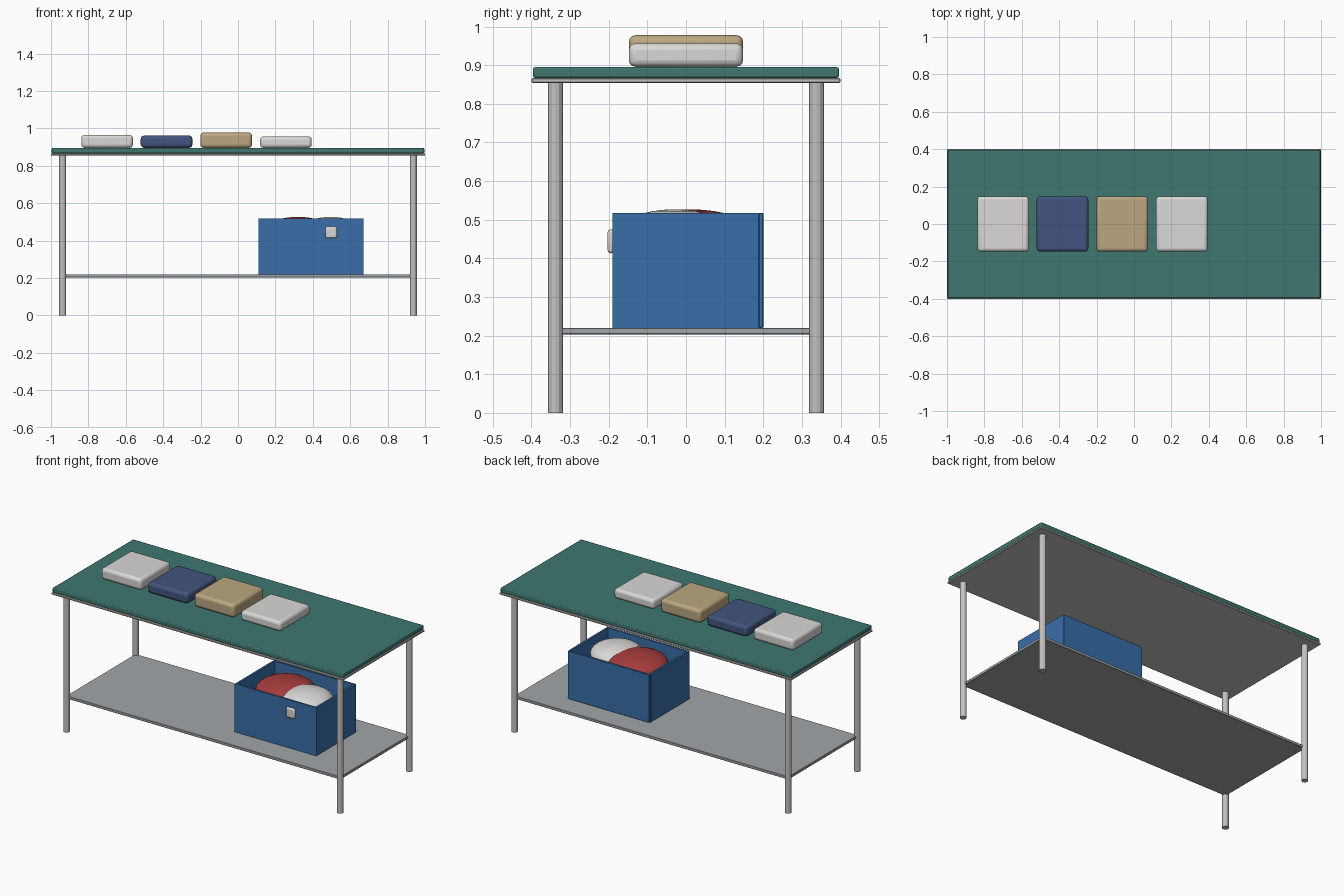
import bpy
import math

cube = bpy.data.objects.get("Cube")
if cube:
    bpy.data.objects.remove(cube, do_unlink=True)


def material(name, r, g, b):
    m = bpy.data.materials.new(name)
    m.use_nodes = True
    m.diffuse_color = (r, g, b, 1)
    m.node_tree.nodes["Principled BSDF"].inputs["Base Color"].default_value = (r, g, b, 1)
    return m


METAL = material("pale metal", 0.55, 0.54, 0.53)
SHELF = material("shelf grey", 0.36, 0.38, 0.40)
GREEN = material("green mat", 0.05, 0.185, 0.165)
BLUE = material("box blue", 0.04, 0.155, 0.39)
WHITE = material("white cloth", 0.70, 0.69, 0.67)
NAVY = material("navy cloth", 0.055, 0.09, 0.21)
TAN = material("tan cloth", 0.50, 0.39, 0.22)
RED = material("red cloth", 0.38, 0.045, 0.045)


def finish(name, mat, smooth):
    ob = bpy.context.object
    ob.name = ob.data.name = name
    ob.data.materials.append(mat)
    if smooth:
        bpy.ops.object.shade_smooth_by_angle(angle=math.radians(smooth))
    return ob


def block(name, mat, x, y, z, bevel=0.0, segments=1):
    """Box spanning the given (low, high) ranges, with rounded edges."""
    spans = (x, y, z)
    bpy.ops.mesh.primitive_cube_add(size=1, location=[(a + b) / 2 for a, b in spans])
    bpy.context.object.scale = [b - a for a, b in spans]
    bpy.ops.object.transform_apply(location=False, rotation=False, scale=True)
    ob = finish(name, mat, 35 if segments > 1 else 0)
    if bevel:
        mod = ob.modifiers.new("Rounded edges", "BEVEL")
        mod.width = bevel
        mod.segments = segments
    return ob


# Table top with its mat, and the lower shelf
block("table_top", METAL, (-1, 1), (-0.4, 0.4), (0.854, 0.867), 0.003)
block("table_mat", GREEN, (-0.996, 0.996), (-0.396, 0.396), (0.867, 0.895), 0.005, 2)
block("lower_shelf", SHELF, (-0.94, 0.94), (-0.34, 0.34), (0.203, 0.22), 0.002)

# Four round legs
for side, sx in (("left", 1), ("right", -1)):
    for end, sy in (("front", -1), ("back", 1)):
        bpy.ops.mesh.primitive_cylinder_add(vertices=12, radius=0.019, depth=0.856,
                                            location=(sx * 0.938, sy * 0.338, 0.428))
        finish(f"{end}_{side}_leg", METAL, 0)

# Row of folded cloths on the table
cloths = ((WHITE, -0.70, 0.966), (NAVY, -0.382, 0.962),
          (TAN, -0.063, 0.978), (WHITE, 0.256, 0.957))
for i, (mat, x, top) in enumerate(cloths):
    block(f"folded_cloth_{i + 1}", mat, (x - 0.138, x + 0.138), (-0.148, 0.148),
          (0.896, top), 0.018, 3)

# Open box made from thin panels
L, R, F, B, LOW, TOP, T = 0.11, 0.67, -0.19, 0.2, 0.22, 0.518, 0.012
block("box_floor", BLUE, (L + T, R - T), (F + T, B - T), (LOW, LOW + T))
block("box_front", BLUE, (L + T, R - T), (F, F + T), (LOW, TOP))
block("box_back", BLUE, (L, R), (B - T, B), (LOW, TOP), 0.002)
for side, x in (("right", L), ("left", R - T)):
    block(f"box_{side}_side", BLUE, (x, x + T), (F, B - T), (LOW, TOP))
block("box_tag", WHITE, (0.468, 0.528), (-0.203, -0.185), (0.413, 0.475), 0.008, 2)

# Soft bundles of cloth heaped inside the box
for name, mat, x, y, r in (("red_bundle", RED, 0.32, 0.01, 0.17),
                           ("white_bundle", WHITE, 0.495, -0.03, 0.15)):
    bpy.ops.mesh.primitive_uv_sphere_add(segments=32, ring_count=16, radius=1,
                                         location=(x, y, 0.462))
    bpy.context.object.scale = (r, r, 0.065)
    bpy.ops.object.transform_apply(location=False, rotation=False, scale=True)
    finish(name, mat, 60)
